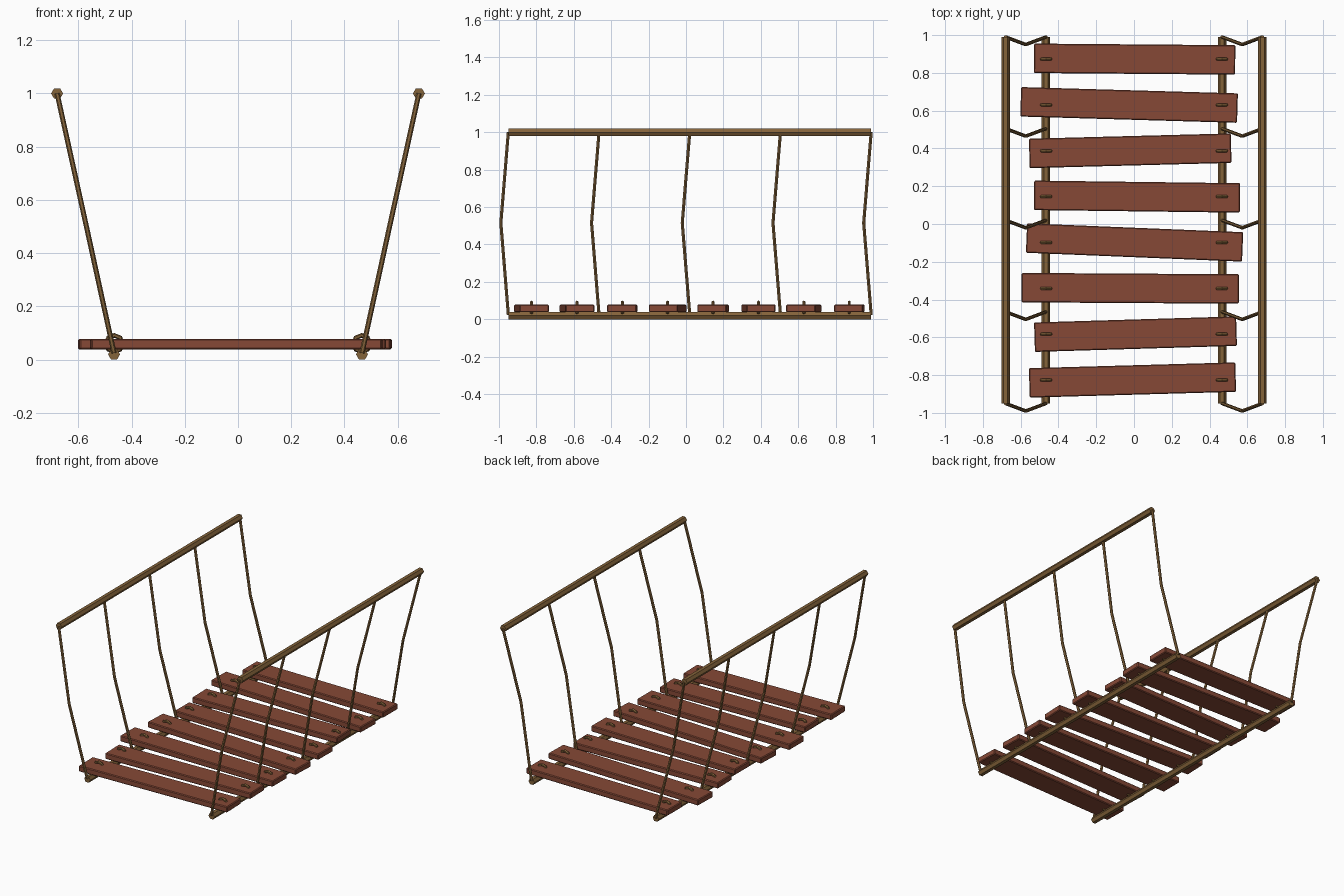
import bpy, bmesh, math
from mathutils import Vector, Matrix

if "Cube" in bpy.data.objects:
    bpy.data.objects.remove(bpy.data.objects["Cube"])


def material(name, rgb):
    m = bpy.data.materials.new(name)
    m.diffuse_color = (*rgb, 1)
    m.use_nodes = True
    m.node_tree.nodes["Principled BSDF"].inputs["Base Color"].default_value = m.diffuse_color
    return m


WOOD = material("reddish wood", (0.24, 0.066, 0.037))
ROPE = material("brown rope", (0.23, 0.125, 0.042))


def finish(name, bm, mat):
    bmesh.ops.recalc_face_normals(bm, faces=bm.faces[:])
    me = bpy.data.meshes.new(name)
    bm.to_mesh(me)
    bm.free()
    me.materials.append(mat)
    ob = bpy.data.objects.new(name, me)
    bpy.context.collection.objects.link(ob)
    return ob


def rope(name, points, radius, sides=6):
    """Sweep a capped polygon along a path that has no x-parallel segments."""
    pts = [Vector(p) for p in points]
    bm = bmesh.new()
    rings = []
    for i, p in enumerate(pts):
        t = (pts[min(i + 1, len(pts) - 1)] - pts[max(i - 1, 0)]).normalized()
        u = (Vector((1, 0, 0)) - t * t.x).normalized()
        v = t.cross(u)
        rings.append([bm.verts.new(p + radius * (u * math.cos(a) + v * math.sin(a)))
                      for a in (math.tau * k / sides for k in range(sides))])
    for a, b in zip(rings, rings[1:]):
        for k in range(sides):
            n = (k + 1) % sides
            bm.faces.new((a[k], a[n], b[n], b[k]))
    bm.faces.new(rings[0])
    bm.faces.new(rings[-1])
    return finish(name, bm, ROPE)


def tie(name, center, major=0.031, minor=0.009, segs=8, sides=6):
    """Small ring of rope standing in the xz plane."""
    bm = bmesh.new()
    grid = []
    for i in range(segs):
        a = math.tau * i / segs
        row = []
        for j in range(sides):
            b = math.tau * j / sides
            r = major + minor * math.cos(b)
            row.append(bm.verts.new(Vector(center) + Vector(
                (r * math.cos(a), minor * math.sin(b), r * math.sin(a)))))
        grid.append(row)
    for i in range(segs):
        for j in range(sides):
            i2, j2 = (i + 1) % segs, (j + 1) % sides
            bm.faces.new((grid[i][j], grid[i2][j], grid[i2][j2], grid[i][j2]))
    return finish(name, bm, ROPE)


RAIL_X, DECK_X = 0.68, 0.466
Y0, Y1 = -0.95, 0.99

for side, s in (("left", -1), ("right", 1)):
    # long ropes
    rope(f"{side}_hand_rope", [(s * RAIL_X, Y0, 1.0), (s * RAIL_X, Y1, 1.0)], 0.0225)
    rope(f"{side}_deck_rope", [(s * DECK_X, Y0, 0.0195), (s * DECK_X, Y1, 0.0195)], 0.0225)
    # slightly bent hanging ropes
    for i in range(5):
        y = Y0 + (Y1 - Y0) * i / 4
        rope(f"{side}_hanger_rope_{i + 1}",
             [(s * RAIL_X, y, 1.0),
              (s * (RAIL_X + DECK_X) / 2, y - 0.04, 0.515),
              (s * DECK_X, y, 0.025)], 0.0095)

# planks: centre x, length, rotation about z
PLANKS = [(0.003, 1.066, -0.008), (-0.026, 1.148, -0.029), (-0.02, 1.069, 0.026),
          (0.016, 1.09, -0.0125), (0.003, 1.145, -0.041), (-0.02, 1.15, -0.006),
          (0.008, 1.07, 0.03), (-0.008, 1.093, 0.028)]
for i, (x, length, turn) in enumerate(PLANKS):
    y = 0.873 - i * 0.2427
    bm = bmesh.new()
    bmesh.ops.create_cube(bm, size=1, matrix=Matrix.Diagonal((length, 0.156, 0.04, 1)))
    bmesh.ops.bevel(bm, geom=bm.edges[:], offset=0.005, segments=1, affect='EDGES')
    bmesh.ops.transform(bm, verts=bm.verts[:], matrix=Matrix.Translation((x, y, 0.058))
                        @ Matrix.Rotation(turn, 4, 'Z'))
    finish(f"plank_{i + 1}", bm, WOOD)
    # rope ties through both plank ends
    for side, s in (("left", -1), ("right", 1)):
        tie(f"{side}_tie_{i + 1}", (s * 0.465, y, 0.06))
